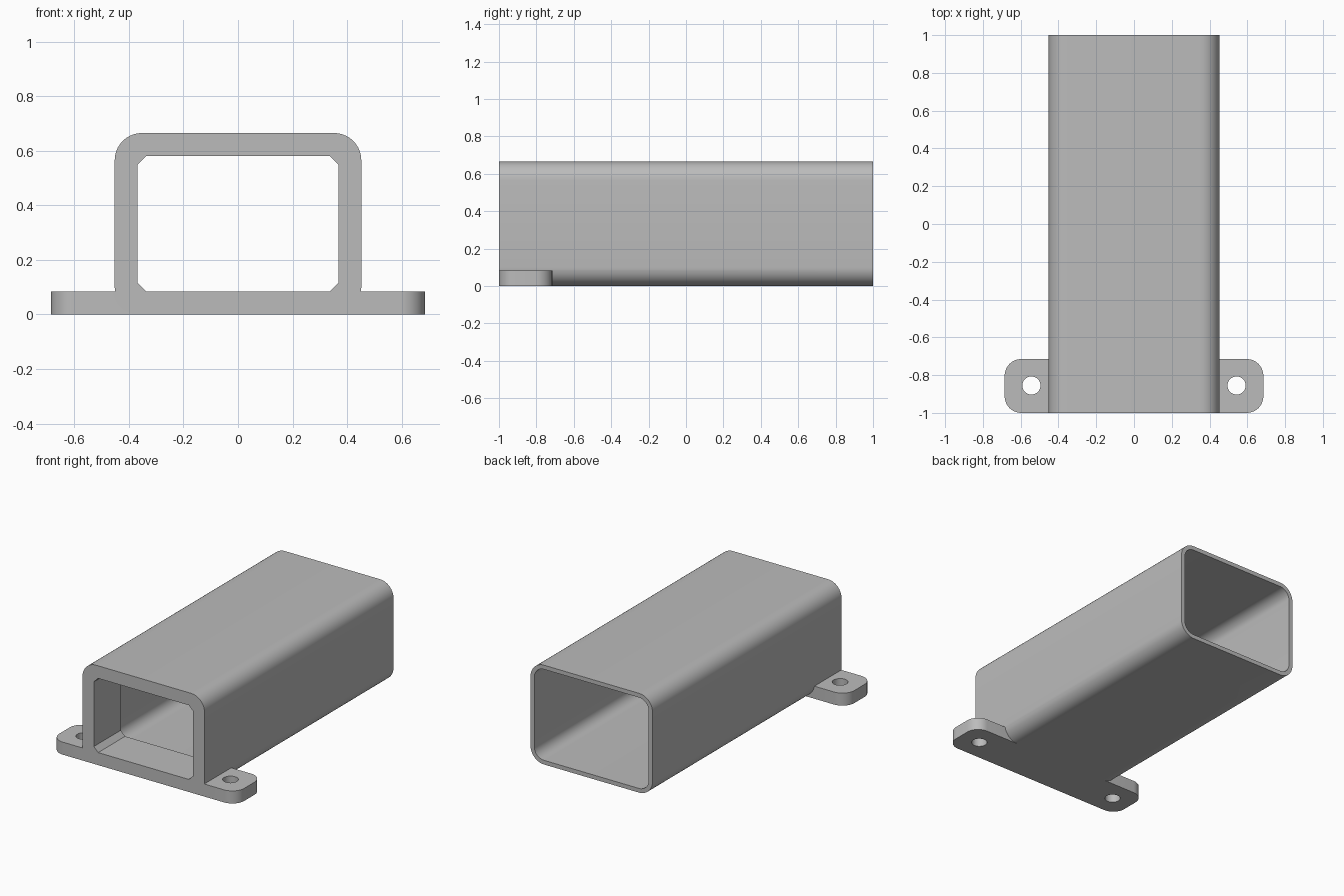
import bpy, bmesh, math
from mathutils import Vector

if "Cube" in bpy.data.objects:
    bpy.data.objects.remove(bpy.data.objects["Cube"])

HALF_W, HEIGHT, BEND = 0.452, 0.665, 0.1      # outer tube section
THICK, THIN = 0.084, 0.028                    # collar and tube walls
FRONT, BACK, COLLAR_END = -1.0, 1.0, -0.715

grey = bpy.data.materials.new("plain grey")
grey.use_nodes = True
grey.diffuse_color = (0.5, 0.5, 0.5, 1)
grey.node_tree.nodes["Principled BSDF"].inputs["Base Color"].default_value = (0.5, 0.5, 0.5, 1)


def rounded_rect(u0, u1, v0, v1, radius, steps):
    """Counter-clockwise outline; one step gives chamfered corners."""
    centres = [(u1 - radius, v1 - radius), (u0 + radius, v1 - radius),
               (u0 + radius, v0 + radius), (u1 - radius, v0 + radius)]
    points = []
    for corner, (u, v) in enumerate(centres):
        for i in range(steps + 1):
            a = math.pi / 2 * (corner + i / steps)
            points.append((u + radius * math.cos(a), v + radius * math.sin(a)))
    return points


def prism(name, outline, start, end, along):
    """Extrude an outline along y (outline in x, z) or z (outline in x, y)."""
    bm = bmesh.new()
    place = (lambda u, v: (u, start, v)) if along == "y" else (lambda u, v: (u, v, start))
    face = bm.faces.new([bm.verts.new(place(u, v)) for u, v in outline])
    extruded = bmesh.ops.extrude_face_region(bm, geom=[face])["geom"]
    shift = Vector((0, end - start, 0)) if along == "y" else Vector((0, 0, end - start))
    bmesh.ops.translate(bm, vec=shift, verts=[g for g in extruded if isinstance(g, bmesh.types.BMVert)])
    bmesh.ops.recalc_face_normals(bm, faces=bm.faces)
    mesh = bpy.data.meshes.new(name)
    bm.to_mesh(mesh)
    bm.free()
    mesh.materials.append(grey)
    obj = bpy.data.objects.new(name, mesh)
    bpy.context.collection.objects.link(obj)
    return obj


def combine(target, tool, operation):
    """Apply a boolean and discard its tool."""
    mod = target.modifiers.new(operation.lower(), "BOOLEAN")
    mod.operation, mod.solver, mod.object = operation, "EXACT", tool
    bpy.context.view_layer.objects.active = target
    bpy.ops.object.modifier_apply(modifier=mod.name)
    bpy.data.objects.remove(tool)


# Outer tube and the mounting flange under its front end
body = prism("mounting_tube", rounded_rect(-HALF_W, HALF_W, 0, HEIGHT, BEND, 10), FRONT, BACK, "y")
flange = prism("flange", rounded_rect(-0.685, 0.685, FRONT, COLLAR_END, 0.088, 10), 0, THICK, "z")
combine(body, flange, "UNION")

# Wide thin-walled cavity, open at the back
cavity = prism("cavity", rounded_rect(-HALF_W + THIN, HALF_W - THIN, THIN, HEIGHT - THIN,
                                      BEND - THIN, 10), COLLAR_END, BACK + 0.1, "y")
combine(body, cavity, "DIFFERENCE")

# Narrower chamfered opening through the front collar
opening = prism("opening", rounded_rect(-HALF_W + THICK, HALF_W - THICK, THICK, HEIGHT - THICK,
                                        0.032, 1), FRONT - 0.1, COLLAR_END + 0.1, "y")
combine(body, opening, "DIFFERENCE")

# Screw holes in the two flange ears
for side in (-1, 1):
    x, y, r = side * 0.543, -0.855, 0.048
    hole = prism("screw_hole", rounded_rect(x - r, x + r, y - r, y + r, r * 0.999, 8), -0.1, 0.2, "z")
    combine(body, hole, "DIFFERENCE")

# Smooth bends, crisp edges
bpy.ops.object.select_all(action="DESELECT")
body.select_set(True)
bpy.context.view_layer.objects.active = body
bpy.ops.object.shade_smooth_by_angle(angle=math.radians(30))
